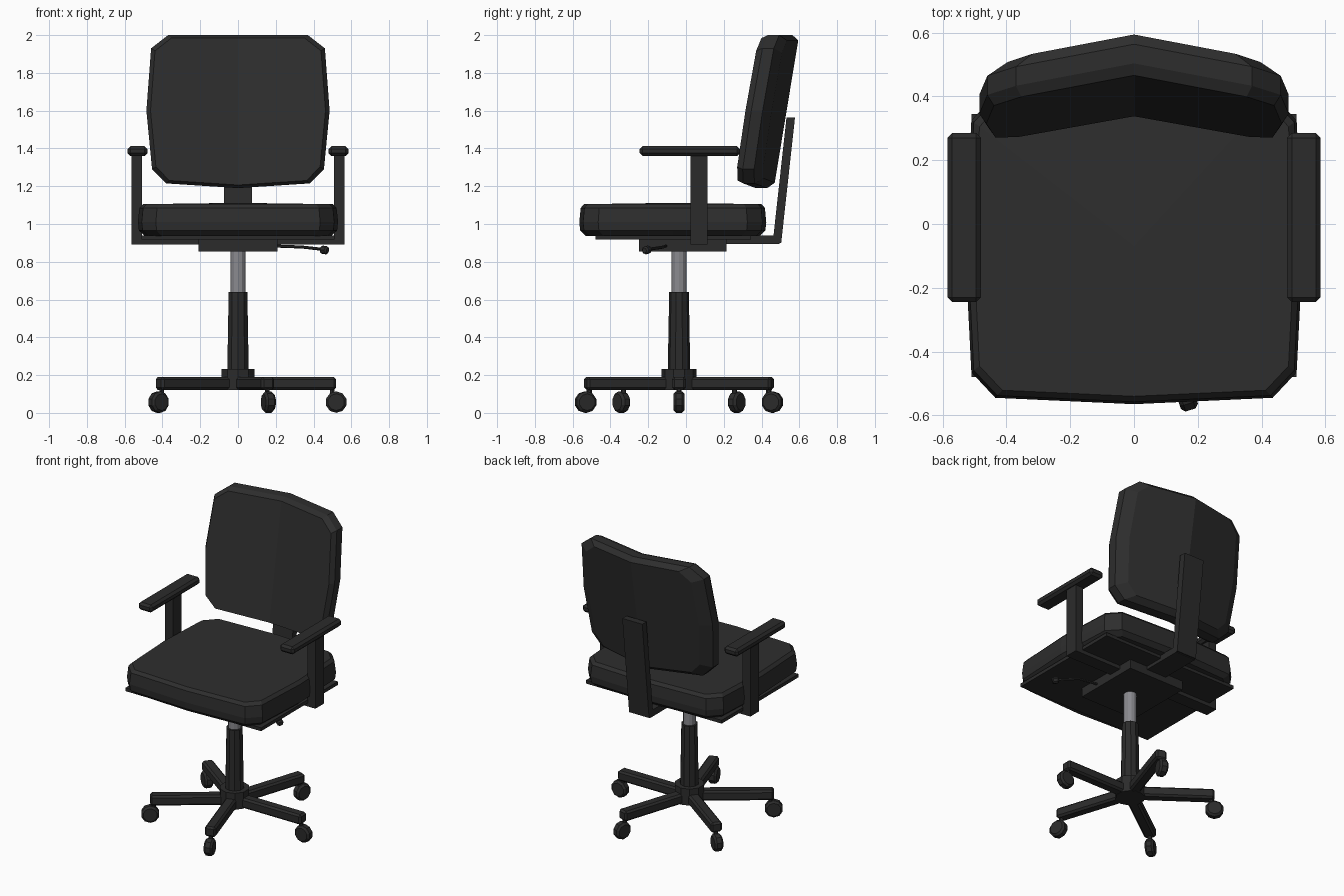
import bpy, bmesh, math
from mathutils import Vector, Matrix

if "Cube" in bpy.data.objects:
    bpy.data.objects.remove(bpy.data.objects["Cube"])


def material(name, rgb):
    m = bpy.data.materials.new(name)
    m.diffuse_color = (*rgb, 1)
    m.use_nodes = True
    m.node_tree.nodes["Principled BSDF"].inputs["Base Color"].default_value = m.diffuse_color
    return m


FABRIC = material("charcoal fabric", (0.027, 0.027, 0.027))
PLASTIC = material("black plastic", (0.024, 0.024, 0.024))
STEEL = material("grey steel", (0.25, 0.25, 0.27))
BASE_Y = -0.037


def finish(name, bm, mat):
    bmesh.ops.recalc_face_normals(bm, faces=bm.faces)
    me = bpy.data.meshes.new(name)
    bm.to_mesh(me)
    bm.free()
    me.materials.append(mat)
    ob = bpy.data.objects.new(name, me)
    bpy.context.collection.objects.link(ob)
    return ob


def box(name, x, y, z, mat=PLASTIC, bevel=0, matrix=None):
    """Box from (min, max) ranges, optionally bevelled and transformed."""
    bm = bmesh.new()
    bmesh.ops.create_cube(bm, size=1)
    for v in bm.verts:
        v.co = [r[0] + (c + 0.5) * (r[1] - r[0]) for r, c in zip((x, y, z), v.co)]
    if bevel:
        bmesh.ops.bevel(bm, geom=bm.edges[:], offset=bevel, segments=1, affect='EDGES')
    if matrix:
        bm.transform(matrix)
    return finish(name, bm, mat)


def rod(name, a, b, r1, r2, sides, mat=PLASTIC, bevel=0):
    """Cylinder or cone between two points."""
    a, b = Vector(a), Vector(b)
    bm = bmesh.new()
    bmesh.ops.create_cone(bm, cap_ends=True, segments=sides, radius1=r1, radius2=r2,
                          depth=(b - a).length)
    if bevel:
        rim = [e for e in bm.edges if abs(e.verts[0].co.z - e.verts[1].co.z) < 1e-5]
        bmesh.ops.bevel(bm, geom=rim, offset=bevel, segments=1, affect='EDGES')
    rot = (b - a).to_track_quat('Z', 'Y').to_matrix().to_4x4()
    bm.transform(Matrix.Translation((a + b) / 2) @ rot)
    return finish(name, bm, mat)


def mirrored(half):
    """Close a right-hand outline running from x=0 to x=0."""
    return half + [(-u, v) for u, v in reversed(half[1:-1])]


def loft(name, loops, split, mat):
    """Skin closed loops; caps are folded on the centre line or raised to a point."""
    bm = bmesh.new()
    rings = [[bm.verts.new(p) for p in loop] for loop in loops]
    n = len(rings[0])
    for r, s in zip(rings, rings[1:]):
        for i in range(n):
            j = (i + 1) % n
            bm.faces.new((r[i], r[j], s[j], s[i]))
    if split:
        for r in (rings[0], rings[-1]):
            bm.faces.new(r[:n // 2 + 1])
            bm.faces.new(r[n // 2:] + r[:1])
    else:
        bm.faces.new(rings[0])
        top = rings[-1]
        mid = bm.verts.new((0, -0.07, 1.112))
        for i in range(n):
            bm.faces.new((top[i], top[(i + 1) % n], mid))
    return finish(name, bm, mat)


# Seat cushion
seat = mirrored([(0, -.495), (.435, -.475), (.51, -.395), (.53, 0),
                 (.51, .395), (.435, .475), (0, .495)])
loft("seat_cushion",
     [[(u * s, v * s - 0.07, z) for u, v in seat]
      for s, z in ((.93, .937), (.99, .965), (1, 1.01), (.985, 1.085), (.95, 1.105))],
     False, FABRIC)

# Backrest cushion: leaning back, folded along the centre line
back = mirrored([(0, .4), (.37, .4), (.46, .33), (.485, 0),
                 (.455, -.31), (.38, -.385), (0, -.41)])


def back_loop(su, sv, depth):
    return [(u * su, .345 + .165 * (v * sv + .35) - .19 * abs(u * su) + depth, 1.6 + v * sv)
            for u, v in back]


loft("backrest_cushion",
     [back_loop(.955, .96, 0), back_loop(1, 1, .035),
      back_loop(1, 1, .095), back_loop(.86, .93, .13)], True, FABRIC)

# Seat pan, tilt mechanism and back support
box("seat_pan", (-.51, .51), (-.48, .345), (.917, .94))
box("tilt_mechanism", (-.21, .21), (-.25, .215), (.855, .92))
box("back_bar", (-.075, .075), (.1, .495), (.895, .94))
lean = Matrix.Identity(4)
lean[1][2] = .11
box("back_post", (-.075, .075), (.36, .405), (.9, 1.565), matrix=lean)

# Armrests on posts, joined by a crossbar below the seat
box("arm_crossbar", (-.565, .565), (.025, .115), (.892, .925))
for side, s in (("left", -1), ("right", 1)):
    box(side + "_arm_post", sorted((s * .507, s * .565)), (.025, .115), (.892, 1.37))
    box(side + "_armrest", sorted((s * .48, s * .585)), (-.245, .285), (1.36, 1.412),
        bevel=.015)

# Height lever with knob
rod("lever_inner", (.15, -.1, .885), (.34, -.12, .878), .008, .008, 6)
rod("lever_outer", (.34, -.12, .878), (.455, -.205, .865), .008, .008, 6)
rod("lever_knob", (.44, -.195, .865), (.475, -.22, .86), .022, .022, 8, bevel=.008)

# Gas lift column
rod("gas_cylinder", (0, BASE_Y, .6), (0, BASE_Y, .87), .04, .04, 12, STEEL)
rod("column_sleeve", (0, BASE_Y, .2), (0, BASE_Y, .64), .06, .052, 10)
rod("base_hub", (0, BASE_Y, .12), (0, BASE_Y, .232), .093, .093, 10)

# Five star legs with casters
for i in range(5):
    turn = Matrix.Translation((0, BASE_Y, 0)) @ Matrix.Rotation(math.radians(72 * i), 4, 'Z')
    box(f"leg_{i + 1}", (0, .52), (-.036, .036), (.122, .19), bevel=.012, matrix=turn)
    rod(f"caster_stem_{i + 1}", turn @ Vector((.52 - .02, 0, .07)),
        turn @ Vector((.52 - .02, 0, .13)), .014, .014, 6)
    rod(f"caster_wheel_{i + 1}", turn @ Vector((.52, -.028, .057)),
        turn @ Vector((.52, .028, .057)), .057, .057, 10, bevel=.012)
